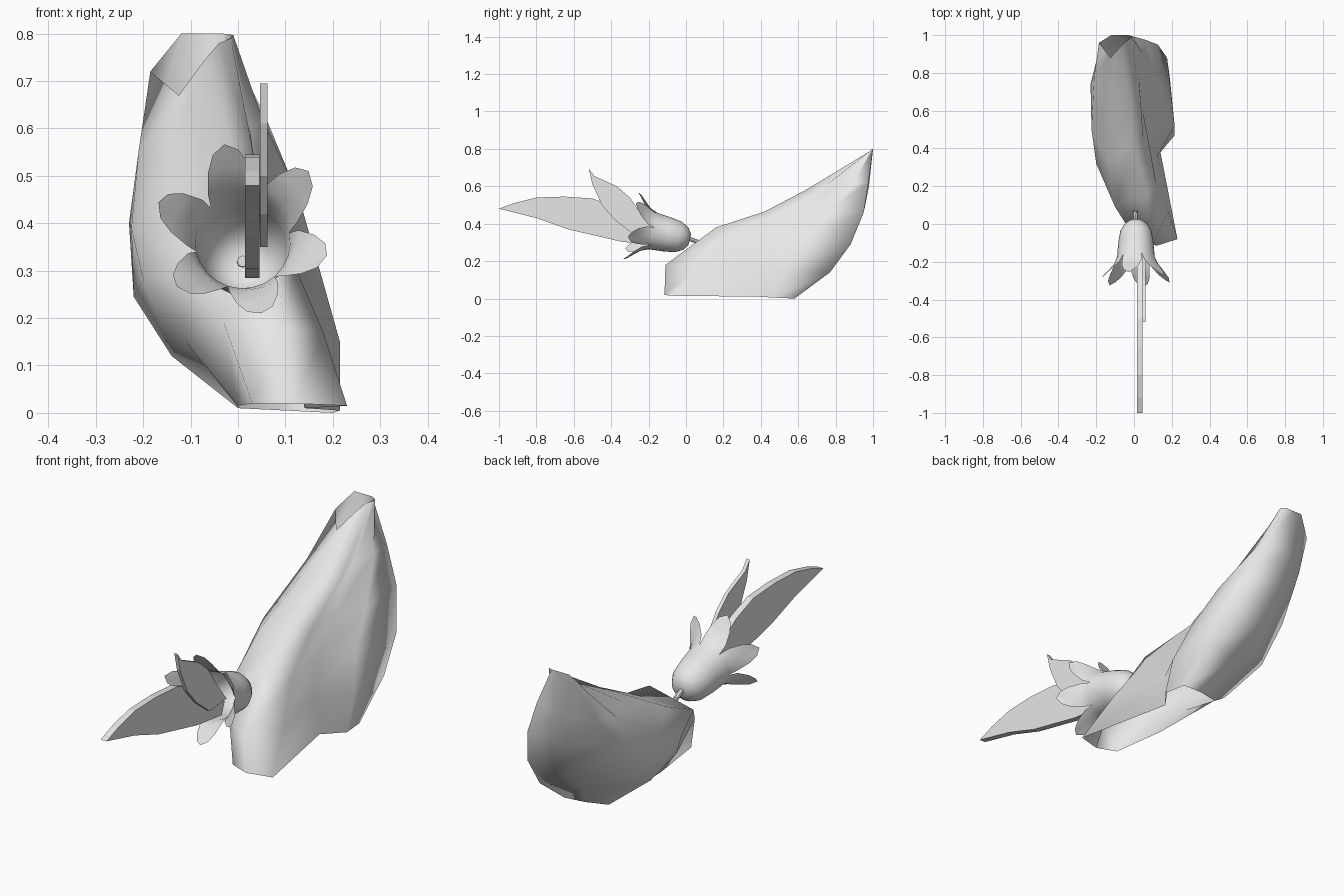
import bpy, bmesh, math
from mathutils import Vector

if "Cube" in bpy.data.objects:
    bpy.data.objects.remove(bpy.data.objects["Cube"])

grey = bpy.data.materials.new("plain_grey")
grey.diffuse_color = (0.8, 0.8, 0.8, 1)
grey.use_nodes = True
grey.node_tree.nodes["Principled BSDF"].inputs["Base Color"].default_value = grey.diffuse_color


def make(name, verts, faces, smooth=None):
    me = bpy.data.meshes.new(name)
    me.from_pydata([tuple(v) for v in verts], [], faces)
    bm = bmesh.new()
    bm.from_mesh(me)
    bmesh.ops.recalc_face_normals(bm, faces=bm.faces)
    bm.to_mesh(me)
    bm.free()
    me.materials.append(grey)
    ob = bpy.data.objects.new(name, me)
    bpy.context.collection.objects.link(ob)
    if smooth:
        bpy.ops.object.select_all(action='DESELECT')
        bpy.context.view_layer.objects.active = ob
        ob.select_set(True)
        bpy.ops.object.shade_smooth_by_angle(angle=math.radians(smooth))
    return ob


# Curved hollow body: rings from the open base up to the open tip
# order: ridge, right shoulder, right hollow, right bulge, back right, back left, left, front left
rings = [
    [(.12, -.115, .02), (.23, -.08, .015), (.14, .38, .01), (.215, .47, .005),
     (.2, .58, 0), (0, .55, .01), (0, .18, .015), (.03, -.08, .02)],
    [(.1, -.11, .18), (.18, .07, .17), (.125, .36, .17), (.215, .52, .15),
     (.19, .77, .14), (-.14, .45, .12), (-.11, .22, .15), (-.03, -.02, .19)],
    [(.07, .16, .38), (.12, .2, .31), (.075, .44, .31), (.17, .6, .31),
     (.175, .88, .29), (-.22, .61, .245), (-.2, .32, .28), (-.1, .09, .29)],
    [(0, .42, .465), (.05, .44, .42), (.045, .61, .42), (.13, .73, .45),
     (.126, .95, .46), (-.23, .74, .4), (-.225, .5, .39), (-.14, .34, .41)],
    [(-.02, .64, .58), (.03, .69, .56), (.025, .79, .6), (.055, .89, .61),
     (.06, .975, .62), (-.19, .9, .57), (-.21, .79, .55), (-.14, .65, .55)],
    [(-.07, .94, .745), (-.04, .97, .78), (-.015, .985, .79), (-.01, .99, .797),
     (-.03, 1, .8), (-.12, 1, .8), (-.185, .96, .72), (-.125, .88, .67)],
]
# Round the back out between its right and left edges
for ring, push in zip(rings, (.01, .09, .11, .085, .04, 0)):
    r, l = Vector(ring[4]), Vector(ring[5])
    ring.insert(5, tuple((r + l) / 2 + Vector((0, push, 0))))
N = 9
verts = [p for ring in rings for p in ring]
faces = [(i * N + j, i * N + (j + 1) % N, i * N + N + (j + 1) % N, i * N + N + j)
         for i in range(5) for j in range(N)]
make("body", verts, faces, 120)

# Bell flower: revolved cup with six flared petals
apex = Vector((.01, .02, .315))
axis = Vector((0, -.974, .226))
side, up = Vector((1, 0, 0)), Vector((0, .226, .974))


def on_bell(d, r, a):
    return apex + axis * d + (side * math.cos(a) + up * math.sin(a)) * r


SEG, START = 24, math.radians(12)
cup = [(0, .03), (.02, .06), (.06, .083), (.12, .093), (.2, .1)]
verts = [on_bell(d, r, START + j * math.tau / SEG) for d, r in cup for j in range(SEG)]
faces = [(i * SEG + j, i * SEG + (j + 1) % SEG, (i + 1) * SEG + (j + 1) % SEG, (i + 1) * SEG + j)
         for i in range(len(cup) - 1) for j in range(SEG)]
faces.append(tuple(range(SEG)))
rim = (len(cup) - 1) * SEG
for p in range(6):
    mid = START + (p + .5) * math.tau / 6
    prev = [rim + (p * 4 + k) % SEG for k in range(5)]
    for d, r, half in [(.24, .113, 26), (.28, .145, 17), (.307, .17, 9)]:
        row = []
        for k in range(-2, 3):
            row.append(len(verts))
            verts.append(on_bell(d, r + .003 * abs(k), mid + math.radians(half) * k / 2))
        faces += [(prev[k], prev[k + 1], row[k + 1], row[k]) for k in range(4)]
        prev = row
    verts.append(on_bell(.325, .187, mid))
    faces += [(prev[k], prev[k + 1], len(verts) - 1) for k in range(4)]
make("bell_flower", verts, faces, 40)

# Short stem joining flower and body
a, b = Vector((.01, .015, .32)), Vector((.005, .07, .30))
verts = [c + Vector((math.cos(t), 0, math.sin(t))) * .012
         for c in (a, b) for t in [k * math.tau / 8 for k in range(8)]]
faces = [(j, (j + 1) % 8, 8 + (j + 1) % 8, 8 + j) for j in range(8)]
faces += [tuple(range(8)), tuple(range(8, 16))]
make("stem", verts, faces, 40)


# Flat leaves rising from inside the cup
def leaf(name, x0, x1, outline):
    n = len(outline)
    vs = [(x, y, z) for x in (x0, x1) for y, z in outline]
    fs = [tuple(range(n)), tuple(range(n, 2 * n))]
    fs += [(j, (j + 1) % n, n + (j + 1) % n, n + j) for j in range(n)]
    make(name, vs, fs)


leaf("long_leaf", .015, .045,
     [(-1, .48), (-.92, .51), (-.8, .54), (-.65, .545), (-.5, .535), (-.38, .49), (-.27, .42),
      (-.16, .34), (-.18, .285), (-.35, .305), (-.63, .37), (-.8, .43)])
leaf("short_leaf", .046, .062,
     [(-.52, .695), (-.49, .655), (-.37, .6), (-.3, .54), (-.24, .45), (-.17, .36),
      (-.29, .35), (-.38, .42), (-.45, .5), (-.5, .61)])
